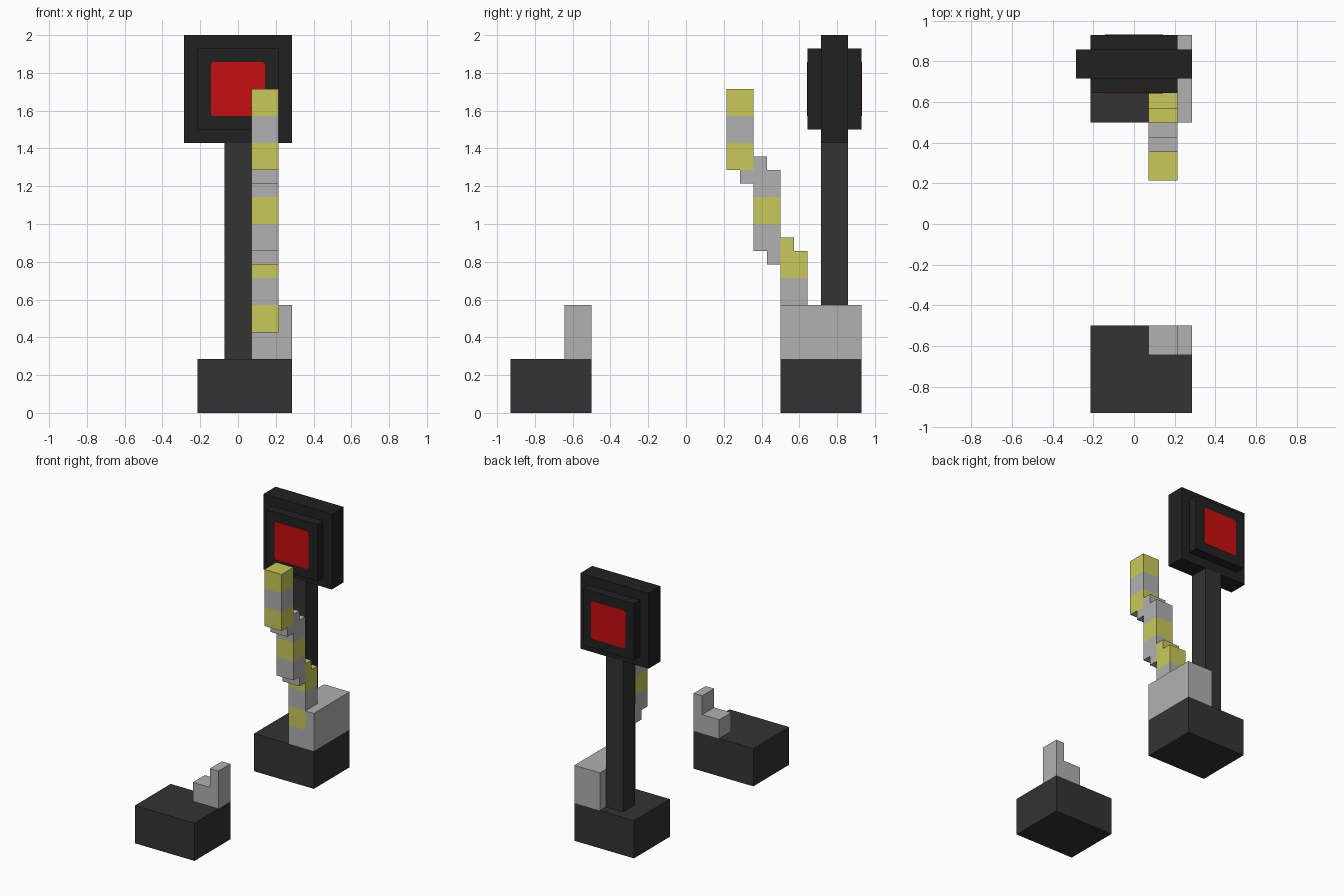
import bpy, bmesh
from mathutils import Vector

if "Cube" in bpy.data.objects:
    bpy.data.objects.remove(bpy.data.objects["Cube"])

U = 1 / 14  # the model sits on a grid of 14 cells per unit


def material(name, r, g, b):
    m = bpy.data.materials.new(name)
    m.diffuse_color = (r, g, b, 1)
    m.use_nodes = True
    m.node_tree.nodes["Principled BSDF"].inputs["Base Color"].default_value = m.diffuse_color
    return m


CHARCOAL = material("charcoal", 0.033, 0.033, 0.033)
BLACK = material("black", 0.0155, 0.0155, 0.0155)
GREY = material("light grey", 0.44, 0.44, 0.44)
YELLOW = material("yellow", 0.584, 0.584, 0.1)
RED = material("red", 0.58, 0.0045, 0.0045)


def prism(name, points, axis, lo, hi, mat, bands=()):
    """Extrude a 2D grid profile along an axis; bands are yellow height ranges."""
    def place(p, d):
        c = list(p)
        c.insert(axis, d)
        return Vector(c) * U
    bm = bmesh.new()
    face = bm.faces.new([bm.verts.new(place(p, lo)) for p in points])
    new = bmesh.ops.extrude_face_region(bm, geom=[face])["geom"]
    shift = place((0, 0), hi - lo)
    bmesh.ops.translate(bm, vec=shift, verts=[v for v in new if isinstance(v, bmesh.types.BMVert)])
    bmesh.ops.recalc_face_normals(bm, faces=bm.faces)
    # cut at the stripe edges and colour by height
    for z in {z for band in bands for z in band}:
        bmesh.ops.bisect_plane(bm, geom=bm.verts[:] + bm.edges[:] + bm.faces[:],
                               plane_co=(0, 0, z * U), plane_no=(0, 0, 1), dist=1e-5)
    for f in bm.faces:
        zs = [v.co.z / U for v in f.verts]
        mid = (min(zs) + max(zs)) / 2
        f.material_index = int(any(a - 0.01 < mid < b + 0.01 for a, b in bands))
    me = bpy.data.meshes.new(name)
    bm.to_mesh(me)
    bm.free()
    me.materials.append(mat)
    if bands:
        me.materials.append(YELLOW)
    ob = bpy.data.objects.new(name, me)
    bpy.context.collection.objects.link(ob)
    return ob


def box(name, x, y, z, mat):
    return prism(name, [(x[0], y[0]), (x[1], y[0]), (x[1], y[1]), (x[0], y[1])], 2, z[0], z[1], mat)


# concrete bases on both sides of the road
box("signal_base", (-3, 4), (7, 13), (0, 4), CHARCOAL)
box("rest_base", (-3, 4), (-13, -7), (0, 4), CHARCOAL)

# signal post and head
box("signal_post", (-1, 1), (10, 12), (4, 20), CHARCOAL)
box("signal_head", (-4, 4), (10, 12), (20, 28), BLACK)
box("lamp_housing", (-3, 3), (9, 13), (21, 27), BLACK)

# red lamps with clipped corners, front and back
c = 0.15
lamp = [(-2 + c, 22), (2 - c, 22), (2, 22 + c), (2, 26 - c),
        (2 - c, 26), (-2 + c, 26), (-2, 26 - c), (-2, 22 + c)]
prism("front_lamp", lamp, 1, 8.97, 9, RED)
prism("back_lamp", lamp, 1, 13, 13.03, RED)

# motor block wrapping the foot of the arm
prism("arm_housing", [(1, 9), (3, 9), (3, 7), (4, 7), (4, 13), (1, 13)], 2, 4, 8, GREY)

# raised barrier arm in three stepped, striped sections
prism("arm_lower", [(7, 4), (9, 4), (9, 12), (8, 12), (8, 13), (7, 13)],
      0, 1, 3, GREY, [(6, 8), (10, 13)])
prism("arm_middle", [(5, 12), (6, 12), (6, 11), (7, 11), (7, 18), (6, 18), (6, 19),
                     (5, 19), (5, 18), (4, 18), (4, 17), (5, 17)],
      0, 1, 3, GREY, [(14, 16)])
prism("arm_upper", [(3, 18), (5, 18), (5, 24), (3, 24)],
      0, 1, 3, GREY, [(18, 20), (22, 24)])

# stepped rest for the lowered arm
prism("arm_rest", [(1, 4), (4, 4), (4, 8), (3, 8), (3, 6), (1, 6)], 1, -9, -7, GREY)
